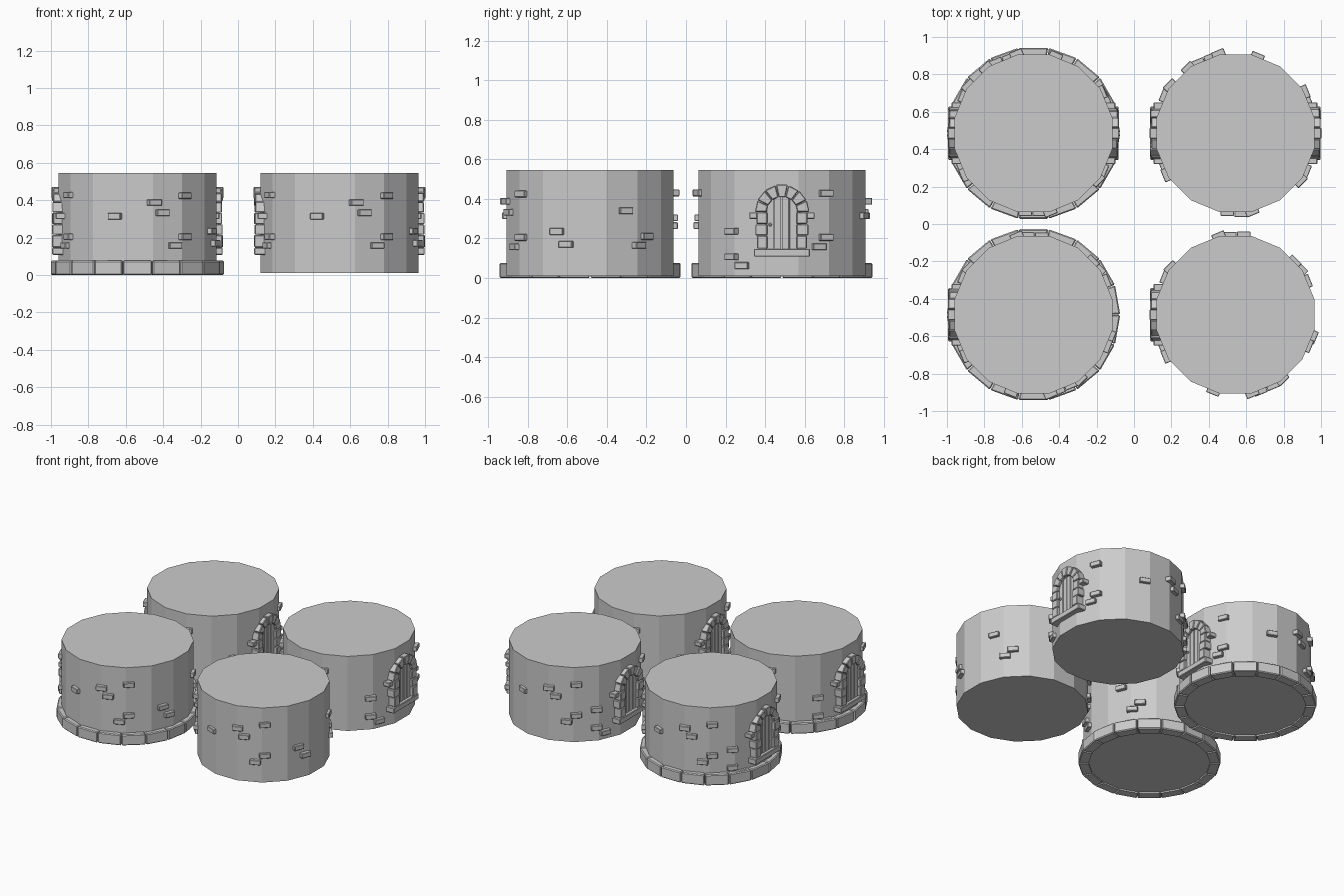
import bpy, bmesh, math, random
from mathutils import Matrix

cube = bpy.data.objects.get("Cube")
if cube:
    bpy.data.objects.remove(cube, do_unlink=True)

random.seed(4)
stone = bpy.data.materials.new("stone_grey")
stone.use_nodes = True
grey = (0.6, 0.6, 0.6, 1)
stone.diffuse_color = grey
stone.node_tree.nodes["Principled BSDF"].inputs["Base Color"].default_value = grey

SIDES, RADIUS = 16, 0.43
WALL = RADIUS * math.cos(math.pi / SIDES)      # centre to flat of wall
STEP = 360 / SIDES


def finish(bm, name, centre):
    bmesh.ops.recalc_face_normals(bm, faces=bm.faces)
    mesh = bpy.data.meshes.new(name)
    bm.to_mesh(mesh)
    bm.free()
    mesh.materials.append(stone)
    obj = bpy.data.objects.new(name, mesh)
    obj.location = (centre[0], centre[1], 0)
    bpy.context.collection.objects.link(obj)


def block(bm, angle, outline, inner, outer, taper=1, bevel=0.004):
    """Prism facing outward at an angle; outline is (sideways, height)."""
    part = bmesh.new()
    back = [part.verts.new((inner, s * taper, z)) for s, z in outline]
    front = [part.verts.new((outer, s, z)) for s, z in outline]
    part.faces.new(back)
    part.faces.new(front[::-1])
    n = len(outline)
    for i in range(n):
        j = (i + 1) % n
        part.faces.new((back[j], back[i], front[i], front[j]))
    bmesh.ops.recalc_face_normals(part, faces=part.faces)
    rim = [e for e in part.edges if e.verts[0] in front or e.verts[1] in front]
    bmesh.ops.bevel(part, geom=rim, offset=bevel, segments=1, affect='EDGES')
    bmesh.ops.rotate(part, verts=part.verts, matrix=Matrix.Rotation(math.radians(angle), 3, 'Z'))
    temp = bpy.data.meshes.new("temp")
    part.to_mesh(temp)
    part.free()
    bm.from_mesh(temp)
    bpy.data.meshes.remove(temp)


def rect(s0, s1, z0, z1):
    return [(s0, z0), (s1, z0), (s1, z1), (s0, z1)]


def wall(name, centre):
    # half a step of turn puts a flat panel straight to the front
    bm = bmesh.new()
    bmesh.ops.create_cone(bm, cap_ends=True, segments=SIDES, radius1=RADIUS, radius2=RADIUS,
                          depth=0.535, matrix=Matrix.Translation((0, 0, 0.2775))
                          @ Matrix.Rotation(math.radians(STEP / 2), 4, 'Z'))
    finish(bm, name, centre)


def base_ring(name, centre):
    bm = bmesh.new()
    half = 0.457 * math.tan(math.radians(10)) - 0.002
    for i in range(18):
        block(bm, -90 + i * 20, rect(-half, half, 0, 0.077), 0.39, 0.457, 0.39 / 0.457, 0.006)
    finish(bm, name, centre)


def bricks(name, centre, spots):
    bm = bmesh.new()
    for angle, z in spots:
        facet = round(angle / STEP) * STEP
        s = WALL * math.tan(math.radians(angle - facet))
        block(bm, facet, rect(s - 0.036, s + 0.036, z - 0.017, z + 0.017),
              WALL - 0.04, WALL + random.uniform(0.018, 0.026), bevel=0.003)
    finish(bm, name, centre)


SPRING, INNER, SILL = 0.333, 0.078, 0.147       # arch start, opening radius, sill top


def door_leaf(name, centre, angle):
    bm = bmesh.new()
    edges = [-0.08, -0.04, -0.002, 0.036, 0.08]
    for a, b in zip(edges, edges[1:]):
        a, b = a + 0.0015, b - 0.0015
        top = [b + (a - b) * i / 4 for i in range(5)]
        curve = [(s, SPRING + math.sqrt(0.082 ** 2 - s * s)) for s in top]
        block(bm, angle, [(a, SILL - 0.01), (b, SILL - 0.01)] + curve,
              WALL - 0.03, WALL + 0.012, bevel=0.002)
    finish(bm, name, centre)
    # round handle
    bm = bmesh.new()
    bmesh.ops.create_uvsphere(bm, u_segments=8, v_segments=6, radius=0.009,
                              matrix=Matrix.Rotation(math.radians(angle), 4, 'Z')
                              @ Matrix.Translation((WALL + 0.016, -0.06, 0.27)))
    finish(bm, name + "_handle", centre)


def door_frame(name, centre, angle):
    bm = bmesh.new()
    back = WALL - 0.05

    def front():
        return WALL + random.uniform(0.027, 0.036)

    # sill and jamb stones
    block(bm, angle, rect(-0.142, 0.142, 0.108, SILL), back, WALL + 0.034)
    for side in (-1, 1):
        for z0, z1, width in ((SILL, 0.215, 0.048), (0.215, 0.272, 0.056), (0.272, SPRING, 0.05)):
            s0, s1 = sorted((side * (INNER - 0.004), side * (INNER + width)))
            block(bm, angle, rect(s0, s1, z0 + 0.001, z1 - 0.001), back, front())
        s = side * 0.143
        block(bm, angle, rect(s - 0.022, s + 0.022, 0.299, 0.332), back, WALL + 0.016)
    # arch stones
    count = 7
    for i in range(count):
        a0 = math.pi * i / count + 0.012
        a1 = math.pi * (i + 1) / count - 0.012
        keystone = i == count // 2
        reach = 0.142 if keystone else random.uniform(0.13, 0.14)
        outline = [(r * math.cos(a), SPRING + r * math.sin(a))
                   for r, a in ((INNER, a0), (reach, a0), (reach, a1), (INNER, a1))]
        block(bm, angle, outline, back, WALL + 0.037 if keystone else front())
    finish(bm, name, centre)


def turned(spots, by):
    return [(angle + by, z) for angle, z in spots]


# brick groups as (angle, height)
door_side = [(31, 0.428), (31, 0.205), (26, 0.158), (-36, 0.237), (-36, 0.107), (-28, 0.063)]
outer_side = [(-106, 0.315), (-78, 0.388), (-72, 0.333), (-54, 0.425), (-54, 0.205), (-62, 0.158)]
plain_side = [(-23, 0.235), (-16, 0.17), (25, 0.34), (42, 0.21), (35, 0.165)]
gap_side = [(102, 0.43), (84, 0.305), (94, 0.265)]

for row, y, turn in (("front", -0.485, 0), ("back", 0.485, 180)):
    for side, x in (("right", -0.5375), ("left", 0.5425)):
        centre, tag = (x, y), f"{row}_{side}"
        wall(f"{tag}_tower_wall", centre)
        if side == "right":
            base_ring(f"{tag}_base_stones", centre)
        spots = turned(door_side, 180) + turned(outer_side + gap_side, turn)
        doors = [180]
        if row == "front":
            spots += plain_side
        else:
            spots += door_side
            doors.append(0)
        bricks(f"{tag}_wall_bricks", centre, spots)
        for angle in doors:
            face = "outer" if (angle == 0) == (x > 0) else "inner"
            door_leaf(f"{tag}_{face}_door", centre, angle)
            door_frame(f"{tag}_{face}_door_frame", centre, angle)
